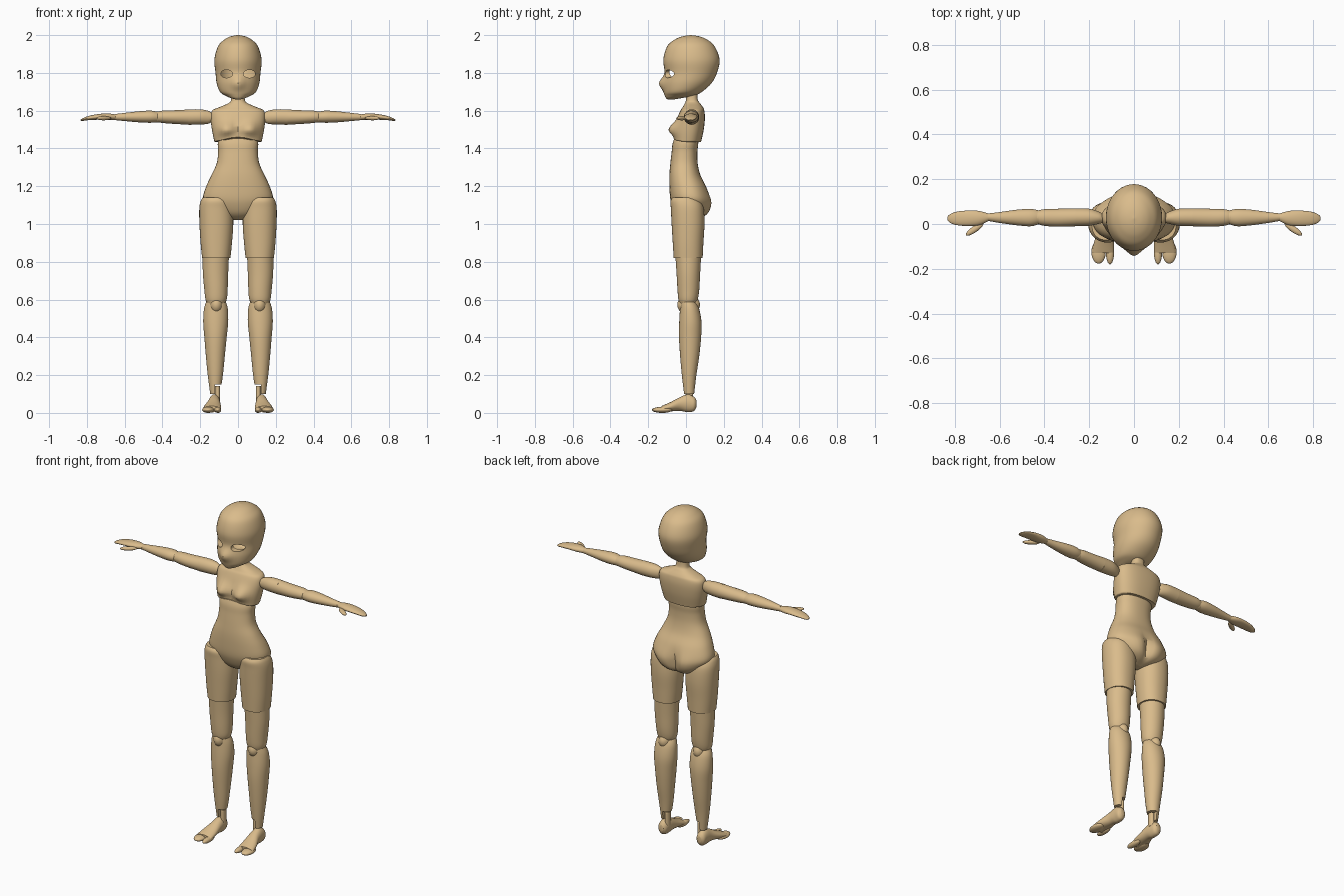
import bpy
import bmesh
from math import sin, cos, pi, exp, radians, copysign
from mathutils import Matrix, Vector, Euler

if "Cube" in bpy.data.objects:
    bpy.data.objects.remove(bpy.data.objects["Cube"])

X, Y, Z = range(3)
SIDES = 40
STEPS = 5
parts = []

tan = bpy.data.materials.new("warm tan")
tan.use_nodes = True
tan.diffuse_color = (.70, .50, .26, 1)
for node in tan.node_tree.nodes:
    if node.type == "BSDF_PRINCIPLED":
        node.inputs["Base Color"].default_value = tan.diffuse_color
        node.inputs["Roughness"].default_value = .6


def mirror(obj):
    """Repeat a left-hand part on the right."""
    mod = obj.modifiers.new("both sides", "MIRROR")
    mod.use_mirror_merge = False
    return obj


def finish(bm, name, both):
    bmesh.ops.recalc_face_normals(bm, faces=bm.faces[:])
    mesh = bpy.data.meshes.new(name)
    bm.to_mesh(mesh)
    bm.free()
    mesh.materials.append(tan)
    obj = bpy.data.objects.new(name, mesh)
    bpy.context.scene.collection.objects.link(obj)
    parts.append(obj)
    return mirror(obj) if both else obj


def smooth_rings(rings):
    """Spline through the given cross-sections."""
    pts = [Vector(r) for r in rings]
    pts = [pts[0]] + pts + [pts[-1]]
    out = []
    for a, b, c, d in zip(pts, pts[1:], pts[2:], pts[3:]):
        for i in range(STEPS):
            t = i / STEPS
            out.append(b + (c - a) * t / 2
                       + (a - b * 2.5 + c * 2 - d / 2) * t ** 2
                       + (b * 3 - a - c * 3 + d) * t ** 3 / 2)
    return out + [pts[-1]]


def loft(name, axis, rings, both=True, lip=.006, power=2.0, tweak=None):
    """Skin rounded sections; each is (position, low, high, low, high)."""
    bm = bmesh.new()
    loops = []
    for t, a0, a1, b0, b1 in smooth_rings(rings):
        loop = []
        for i in range(SIDES):
            u = 2 * pi * i / SIDES
            c, s = (copysign(abs(f) ** (2 / power), f) for f in (cos(u), sin(u)))
            co = [(a0 + a1 + (a1 - a0) * c) / 2, (b0 + b1 + (b1 - b0) * s) / 2]
            co.insert(axis, t)
            loop.append(bm.verts.new(tweak(*co, s) if tweak else co))
        loops.append(loop)
    for low, high in zip(loops, loops[1:]):
        for i in range(SIDES):
            j = (i + 1) % SIDES
            bm.faces.new((low[i], low[j], high[j], high[i]))
    caps = [bm.faces.new(loops[0]), bm.faces.new(loops[-1])]
    if lip:
        rims = [e for cap in caps for e in cap.edges]
        bmesh.ops.bevel(bm, geom=rims, offset=lip, segments=2, profile=.5,
                        affect="EDGES", clamp_overlap=True)
    return finish(bm, name, both)


def trunk(name, rings, **options):
    """Symmetric loft up z; each ring is (height, half width, front, back)."""
    return loft(name, Z, [(z, -w, w, f, b) for z, w, f, b in rings], False, **options)


def ball(name, centre, radii, both=True, turn=0):
    bm = bmesh.new()
    place = Matrix.LocRotScale(Vector(centre), Euler((0, 0, turn)), Vector(radii))
    bmesh.ops.create_uvsphere(bm, u_segments=32, v_segments=20, radius=1, matrix=place)
    return finish(bm, name, both)


def cut(obj, cutter):
    """Subtract a helper from a part, then discard the helper."""
    cutter.hide_render = True
    mod = obj.modifiers.new("cut", "BOOLEAN")
    mod.object, mod.operation, mod.solver = cutter, "DIFFERENCE", "EXACT"
    bpy.context.view_layer.update()
    shape = obj.evaluated_get(bpy.context.evaluated_depsgraph_get())
    mesh = bpy.data.meshes.new_from_object(shape)
    obj.modifiers.clear()
    obj.data = mesh
    parts.remove(cutter)
    bpy.data.objects.remove(cutter)


def bump(value, centre, width):
    return exp(-((value - centre) / width) ** 2)


# Head: hollow shell with a small pointed muzzle and open eyes
def face_shape(x, y, z, s):
    if s < 0:
        y -= .024 * bump(x, 0, .032) * bump(z, 1.745, .035)
    return x, y, z


head = trunk("head", [
    (1.66, .015, -.098, -.06), (1.667, .04, -.106, -.02), (1.68, .068, -.112, .045),
    (1.70, .096, -.116, .085), (1.745, .113, -.119, .135), (1.80, .119, -.112, .164),
    (1.87, .125, -.12, .178), (1.94, .106, -.1, .152), (1.975, .074, -.062, .114),
    (1.993, .04, -.02, .072), (2, .002, .023, .027)], lip=0, tweak=face_shape)
cut(head, ball("head_cavity", (0, .028, 1.84), (.108, .128, .13), False))
for side in (-1, 1):
    x = .06 * side
    cut(head, loft("eye_cutter", Y, [
        (y, x - .031, x + .031, 1.774, 1.816) for y in (-.2, -.1, 0)], False, 0))


# Chest with neck: bust in front, arched lower edge
def chest_shape(x, y, z, s):
    if s < 0:
        y -= .042 * bump(abs(x), .063, .043) * bump(z, 1.5, .042) * min(1, -2 * s)
        z += .025 * max(0, 1.5 - z) / .065 * cos(pi * x / .25) * -s
    return x, y, z


trunk("chest", [
    (1.435, .125, -.066, .08), (1.5, .138, -.056, .094), (1.56, .145, -.045, .1),
    (1.6, .137, -.03, .097), (1.618, .1, -.018, .09), (1.64, .05, -.006, .074),
    (1.66, .036, 0, .062), (1.72, .034, 0, .06)], power=2.4, tweak=chest_shape)


# Abdomen and hips in one piece, with a cleft at the back
def hip_shape(x, y, z, s):
    if s > 0:
        low = bump(z, 1.1, .065)
        y += low * s * (.012 * bump(abs(x), .075, .05) - .028 * bump(x, 0, .022))
    return x, y, z


trunk("hips", [
    (1.48, .095, -.05, .06), (1.43, .107, -.07, .065), (1.38, .105, -.076, .06),
    (1.32, .113, -.083, .062), (1.26, .14, -.088, .076), (1.2, .168, -.088, .106),
    (1.14, .185, -.084, .125), (1.1, .166, -.074, .127), (1.06, .125, -.055, .116),
    (1.035, .075, -.03, .09), (1.02, .025, 0, .05)], power=2.3, tweak=hip_shape)

# Legs
loft("upper_thighs", Z, [
    (.82, .04, .19, -.065, .088), (.9, .032, .198, -.07, .092),
    (1, .025, .204, -.076, .098), (1.08, .029, .205, -.08, .094),
    (1.12, .038, .198, -.082, .08), (1.14, .055, .187, -.072, .055)], power=2.2)
loft("lower_thighs", Z, [
    (.83, .048, .187, -.056, .08), (.74, .052, .186, -.05, .075),
    (.65, .055, .178, -.045, .07), (.6, .06, .172, -.04, .062),
    (.57, .075, .16, -.03, .05)])
ball("knees", (.115, .014, .572), (.039, .06, .052))
shins = loft("shins", Z, [
    (.59, .065, .168, -.03, .052), (.55, .054, .18, -.032, .07),
    (.48, .052, .184, -.036, .082), (.4, .06, .178, -.037, .08),
    (.3, .07, .17, -.031, .07), (.2, .08, .16, -.022, .055),
    (.1, .095, .147, -.01, .043)], False)
cut(shins, loft("ankle_notch", Z, [
    (z, -.08, .122, -.3, .3) for z in (0, .08, .15)], False, 0, power=20))
mirror(shins)
loft("ankles", Z, [(z, .094, .121, -.003, .037) for z in (.06, .1, .143)])

# Feet with a separate big toe
loft("feet", Y, [
    (.055, .112, .14, .03, .068), (.042, .1, .153, .01, .085),
    (.01, .095, .156, .004, .098), (-.03, .093, .161, .01, .084),
    (-.08, .09, .178, .008, .058), (-.13, .09, .188, .003, .036)])
ball("big_toes", (.107, -.128, .016), (.018, .052, .016))
ball("small_toes", (.158, -.125, .016), (.032, .052, .016))

# Arms stretched out to the sides
loft("shoulders", X, [
    (.14, .005, .045, 1.54, 1.59), (.16, 0, .056, 1.53, 1.6),
    (.2, -.008, .068, 1.527, 1.607), (.262, -.01, .07, 1.525, 1.607)])
loft("upper_arms", X, [
    (.262, -.01, .07, 1.526, 1.606), (.34, -.012, .068, 1.53, 1.602),
    (.4, -.008, .066, 1.535, 1.6), (.43, 0, .06, 1.54, 1.593)])
ball("elbows", (.425, .03, 1.566), (.045, .031, .029))
loft("forearms", X, [
    (.422, 0, .06, 1.54, 1.592), (.46, -.01, .067, 1.536, 1.6),
    (.52, -.006, .064, 1.538, 1.597), (.6, .005, .053, 1.545, 1.588),
    (.652, .014, .047, 1.55, 1.582)])
loft("hands", X, [
    (.645, .015, .045, 1.552, 1.58), (.69, -.005, .058, 1.55, 1.585),
    (.74, -.009, .06, 1.552, 1.582), (.79, -.005, .055, 1.55, 1.572),
    (.82, .005, .044, 1.546, 1.561), (.833, .018, .032, 1.547, 1.553)], lip=0)
ball("thumbs", (.711, -.023, 1.56), (.047, .014, .011), turn=radians(-35))

# Smooth shading with crisp rims
bpy.ops.object.select_all(action="DESELECT")
for part in parts:
    part.select_set(True)
bpy.context.view_layer.objects.active = head
bpy.ops.object.shade_smooth_by_angle(angle=radians(40))
